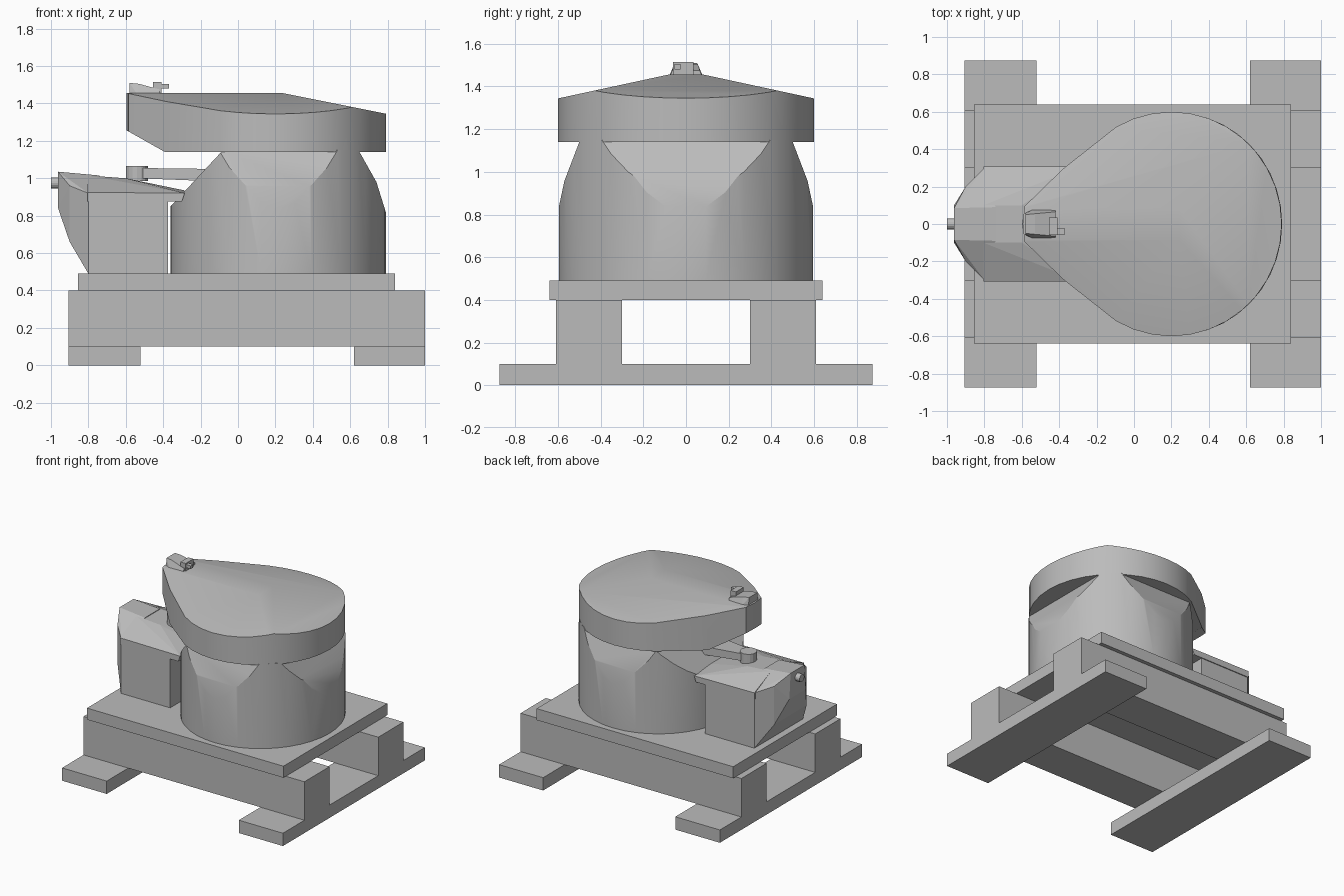
import bpy, bmesh
from math import cos, sin, radians, pi
from mathutils import Vector, Matrix

if "Cube" in bpy.data.objects:
    bpy.data.objects.remove(bpy.data.objects["Cube"])

grey = bpy.data.materials.new("plain_grey")
grey.use_nodes = True
grey.diffuse_color = (0.5, 0.5, 0.5, 1)
grey.node_tree.nodes["Principled BSDF"].inputs["Base Color"].default_value = (0.5, 0.5, 0.5, 1)


def finish(bm, name, smooth=False):
    bmesh.ops.recalc_face_normals(bm, faces=bm.faces)
    mesh = bpy.data.meshes.new(name)
    bm.to_mesh(mesh)
    bm.free()
    mesh.materials.append(grey)
    ob = bpy.data.objects.new(name, mesh)
    bpy.context.collection.objects.link(ob)
    if smooth:
        bpy.ops.object.select_all(action="DESELECT")
        ob.select_set(True)
        bpy.context.view_layer.objects.active = ob
        bpy.ops.object.shade_smooth_by_angle(angle=radians(20))
    return ob


def box(name, x, y, z):
    bm = bmesh.new()
    bmesh.ops.create_cube(bm, size=1)
    for v in bm.verts:
        v.co = [r[0] + (c + 0.5) * (r[1] - r[0]) for c, r in zip(v.co, (x, y, z))]
    return finish(bm, name)


def hull(name, points):
    """Convex solid from points given on the +y side and mirrored."""
    bm = bmesh.new()
    for x, y, z in points:
        bm.verts.new((x, y, z))
        bm.verts.new((x, -y, z))
    bmesh.ops.convex_hull(bm, input=bm.verts)
    return finish(bm, name)


def prism(outline, z0, z1):
    bm = bmesh.new()
    face = bm.faces.new([bm.verts.new((x, y, z0)) for x, y in outline])
    new = bmesh.ops.extrude_face_region(bm, geom=[face])["geom"]
    for v in new:
        if isinstance(v, bmesh.types.BMVert):
            v.co.z = z1
    bmesh.ops.recalc_face_normals(bm, faces=bm.faces)
    return bm


def slice_off(bm, point, normal):
    """Remove everything beyond a plane and close the cut."""
    cut = bmesh.ops.bisect_plane(
        bm, geom=bm.verts[:] + bm.edges[:] + bm.faces[:], dist=1e-5,
        plane_co=point, plane_no=Vector(normal).normalized(), clear_outer=True)
    edges = [e for e in bm.edges if e.is_boundary]
    if edges:
        bmesh.ops.holes_fill(bm, edges=edges, sides=0)


def rod(name, centre, radius, depth, axis="Z", sides=16):
    bm = bmesh.new()
    turn = Matrix.Rotation(pi / 2, 4, "Y") if axis == "X" else Matrix()
    bmesh.ops.create_cone(bm, cap_ends=True, segments=sides, radius1=radius, radius2=radius,
                          depth=depth, matrix=Matrix.Translation(centre) @ turn)
    return finish(bm, name, True)


# Base frame
box("left_skid", (0.62, 1.0), (-0.875, 0.875), (0, 0.1))
box("right_skid", (-0.905, -0.52), (-0.875, 0.875), (0, 0.1))
box("front_beam", (-0.905, 1.0), (-0.61, -0.30), (0.1, 0.4))
box("back_beam", (-0.905, 1.0), (0.30, 0.61), (0.1, 0.4))
box("base_plate", (-0.855, 0.84), (-0.64, 0.64), (0.4, 0.49))

# Drum with sliced shoulders
ring = [(0.215 + 0.577 * cos(i * pi / 20), 0.596 * sin(i * pi / 20)) for i in range(40)]
drum = prism(ring, 0.49, 1.15)
for s in (-1, 1):
    slice_off(drum, (0, s * 0.595, 0.84), (0, s * 0.14, 0.03))
    slice_off(drum, (0, s * 0.565, 0.97), (0, s * 0.17, 0.065))
slice_off(drum, (0.79, 0, 0.82), (0.16, 0, 0.05))
slice_off(drum, (0.74, 0, 0.98), (0.16, 0, 0.09))
slice_off(drum, (-0.36, 0, 0.85), (-0.29, 0, 0.27))
finish(drum, "drum", True)

# Teardrop lid with a sloped roof and undercut tip
half = [(0.2 + 0.59 * cos(radians(a)), 0.6 * sin(radians(a))) for a in range(0, 121, 10)]
half += [(-0.38, 0.295), (-0.585, 0.095)]
outline = half + [(-0.595, 0)] + [(x, -y) for x, y in reversed(half[1:])]
lid = prism(outline, 1.14, 1.455)
for s in (-1, 1):
    slice_off(lid, (0, s * 0.085, 1.455), (0, s * 0.11, 0.51))
slice_off(lid, (0.24, 0, 1.455), (0.11, 0, 0.55))
slice_off(lid, (-0.39, 0, 1.14), (-0.11, 0, -0.195))
finish(lid, "drum_lid", True)

# Latch on the lid tip
hull("latch_wedge", [(-0.58, 0.06, 1.45), (-0.58, 0.05, 1.51), (-0.53, 0.055, 1.505),
                     (-0.54, 0.078, 1.45), (-0.42, 0.065, 1.475), (-0.42, 0.075, 1.45)])
box("latch_block", (-0.455, -0.41), (-0.06, 0.035), (1.455, 1.515))
box("latch_pin", (-0.41, -0.37), (-0.055, -0.025), (1.48, 1.505))

# Side housing with tapered nose and hipped cover
box("housing_body", (-0.8, -0.375), (-0.3, 0.3), (0.49, 0.88))
hull("housing_nose", [(-0.962, 0.1, 0.84), (-0.962, 0.085, 1.035), (-0.9, 0.2, 0.66),
                      (-0.8, 0.3, 0.49), (-0.8, 0.3, 0.92), (-0.74, 0.09, 1.015),
                      (-0.9, 0.2, 0.96), (-0.78, 0.29, 0.5)])
hull("housing_cover", [(-0.805, 0.307, 0.875), (-0.3, 0.307, 0.875), (-0.805, 0.307, 0.925),
                       (-0.285, 0.307, 0.92), (-0.805, 0.1, 1.015), (-0.6, 0.1, 1.0),
                       (-0.285, 0.1, 0.935)])
rod("housing_knob", (-0.97, 0, 0.975), 0.03, 0.06, "X")

# Swing arm under the lid
rod("arm_pivot", (-0.54, 0, 1.025), 0.06, 0.08)
hull("swing_arm", [(-0.54, 0.045, 1.0), (-0.54, 0.045, 1.055), (-0.15, 0.11, 0.985),
                   (-0.15, 0.11, 1.05)])
